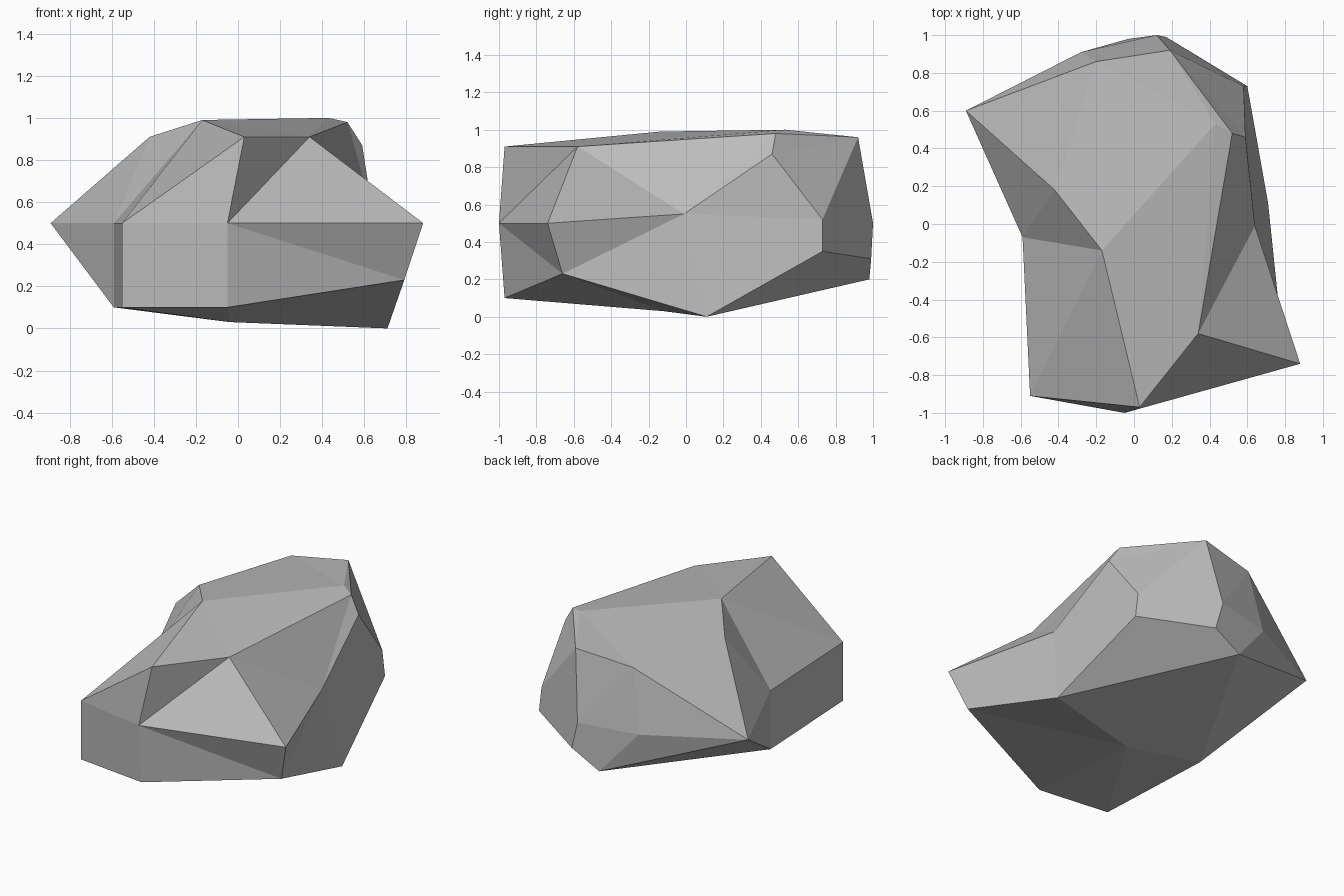
import bpy
import bmesh

# Remove the default cube only
default_cube = bpy.data.objects.get("Cube")
if default_cube:
    bpy.data.objects.remove(default_cube, do_unlink=True)


def make_material(name, color):
    material = bpy.data.materials.new(name)
    material.use_nodes = True
    material.diffuse_color = color
    shader = material.node_tree.nodes["Principled BSDF"]
    shader.inputs["Base Color"].default_value = color
    shader.inputs["Roughness"].default_value = 0.9
    return material


def add_face(bm, corners):
    """Add one polygon, merging repeated corners so quads collapse to triangles."""
    unique = list(dict.fromkeys(corners))
    if len(unique) > 2:
        bm.faces.new(unique)


def bridge(bm, points, lower, upper):
    """Join two outlines column by column; a repeated letter makes a triangle."""
    for k in range(len(lower) - 1):
        names = (lower[k], lower[k + 1], upper[k + 1], upper[k])
        add_face(bm, [points[name] for name in names])


def fan(bm, points, centre, rim):
    """Fill a closed outline with triangles around one centre point."""
    for k, name in enumerate(rim):
        following = rim[(k + 1) % len(rim)]
        add_face(bm, [points[centre], points[name], points[following]])


# Underside outline, with w as the low point in the middle
base_outline = dict(
    g=(-.05, -.97, .1), e=(-.55, -.91, .1), b=(-.59, -.07, .1),
    r=(-.03, .98, .2), q=(.17, .99, .31), o=(.6, .73, .35),
    v=(.71, .11, 0), i=(.79, -.66, .23), w=(-.04, -.12, .03))

# Widest outline around the waist of the rock
waist_outline = dict(
    G=(-.05, -1, .5), E=(-.55, -.91, .5), B=(-.59, -.07, .5),
    A=(-.89, .6, .5), S=(-.28, .91, .49), Q=(.12, 1, .5),
    O=(.58, .73, .52), J=(.64, -.01, .55), I=(.88, -.74, .5))

# Crown outline, with L as the peak
crown_outline = dict(
    F=(.03, -.97, .91), D=(-.17, -.14, .99), C=(-.42, .18, .91),
    T=(-.2, .86, .91), P=(.19, .92, .96), N=(.59, .46, .87),
    M=(.52, .48, .98), H=(.34, -.58, .91), L=(.43, .53, 1))

bm = bmesh.new()
points = {}
for outline in (base_outline, waist_outline, crown_outline):
    for name, position in outline.items():
        points[name] = bm.verts.new(position)

# Lower sides, then the chipped slopes up to the crown
bridge(bm, points, "gebbrrqoviiig", "GEBAASQOJJIGG")
bridge(bm, points, "GEEBBAASQQOOJJJIGG", "FFDDCCTTTPPNNMHHHF")

# Underside facets
fan(bm, points, "w", "gebrvi")
add_face(bm, [points[name] for name in "rqov"])

# Crown facets
fan(bm, points, "L", "DTPMH")
for facet in ("DCT", "FDH", "PNM"):
    add_face(bm, [points[name] for name in facet])

bmesh.ops.recalc_face_normals(bm, faces=bm.faces[:])
mesh = bpy.data.meshes.new("rock")
bm.to_mesh(mesh)
bm.free()

# Flat-shaded stone
mesh.materials.append(make_material("stone_grey", (.5, .5, .5, 1)))
rock = bpy.data.objects.new("rock", mesh)
bpy.context.collection.objects.link(rock)
